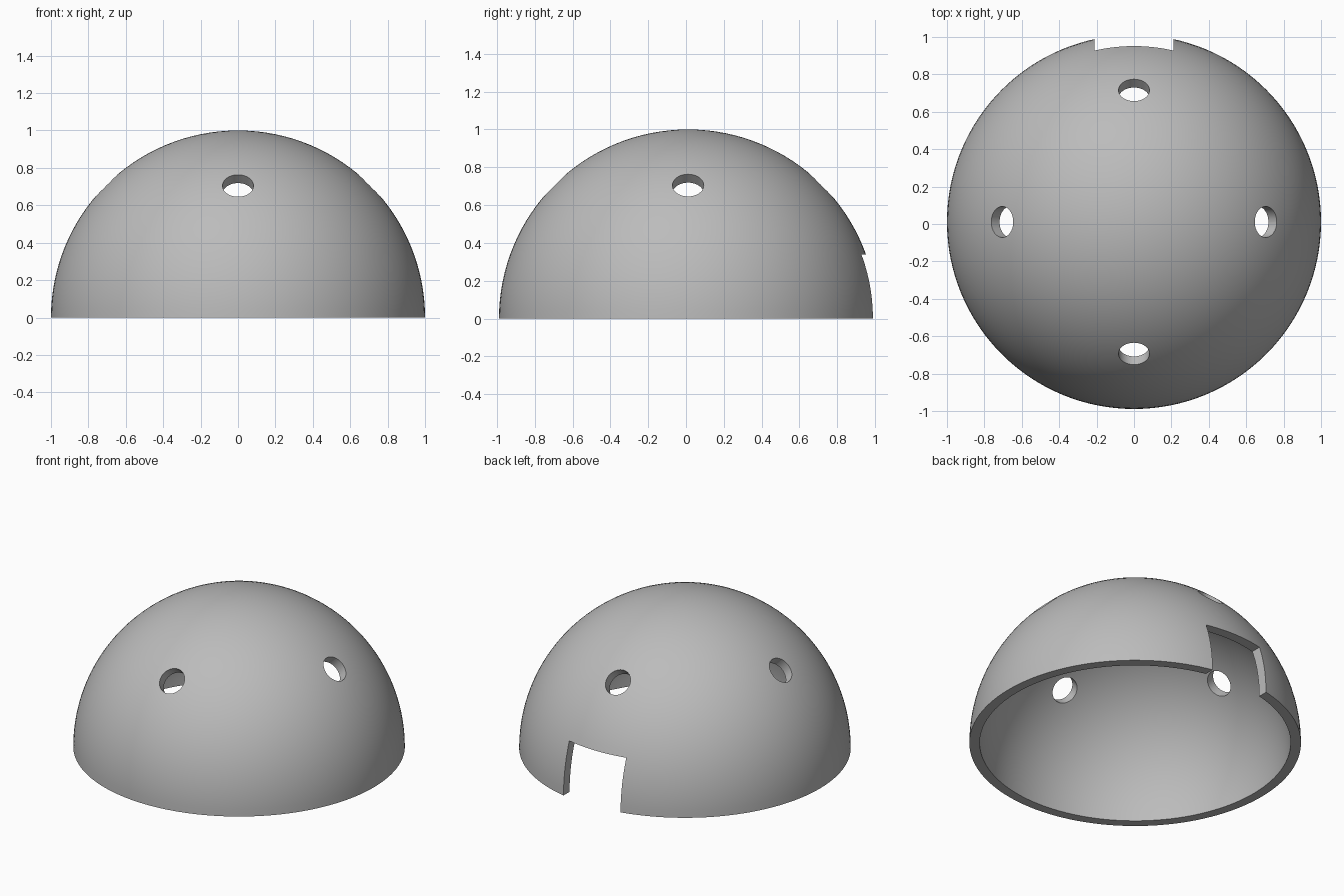
import bpy, bmesh, math
from mathutils import Vector, Matrix

OUTER, INNER = 1.0, 0.9375
CENTRE = Vector((0, 0.011, 0))
STEPS, SEGMENTS = 32, 128

cube = bpy.data.objects.get("Cube")
if cube:
    bpy.data.objects.remove(cube, do_unlink=True)

grey = bpy.data.materials.new("plain grey")
grey.use_nodes = True
colour = (0.5, 0.5, 0.5, 1)
grey.diffuse_color = colour
grey.node_tree.nodes["Principled BSDF"].inputs["Base Color"].default_value = colour


def add_object(name, bm):
    mesh = bpy.data.meshes.new(name)
    bmesh.ops.recalc_face_normals(bm, faces=bm.faces)
    bm.to_mesh(mesh)
    bm.free()
    mesh.materials.append(grey)
    obj = bpy.data.objects.new(name, mesh)
    obj.location = CENTRE
    bpy.context.collection.objects.link(obj)
    return obj


# Hollow dome: two quarter arcs joined at the rim, spun about z
bm = bmesh.new()
quarter = [i / STEPS * math.pi / 2 for i in range(STEPS + 1)]
points = [(OUTER * math.sin(a), 0, OUTER * math.cos(a)) for a in quarter]
points += [(INNER * math.sin(a), 0, INNER * math.cos(a)) for a in reversed(quarter)]
verts = [bm.verts.new(p) for p in points]
edges = [bm.edges.new(pair) for pair in zip(verts, verts[1:])]
bmesh.ops.spin(bm, geom=verts + edges, cent=(0, 0, 0), axis=(0, 0, 1),
               angle=math.tau, steps=SEGMENTS, use_merge=False)
bmesh.ops.remove_doubles(bm, verts=bm.verts, dist=0.0001)
bmesh.ops.dissolve_degenerate(bm, edges=bm.edges, dist=0.0001)
dome = add_object("dome_shell", bm)

# Doorway cutter at the back
bm = bmesh.new()
bmesh.ops.create_cube(bm, size=1, matrix=Matrix.Translation((0, 0.95, 0.07))
                      @ Matrix.Diagonal((0.42, 0.6, 0.54, 1)))
cutters = [add_object("doorway_cutter", bm)]

# Four round vents, each drilled radially at 45 degrees
for i, side in enumerate(("left", "back", "right", "front")):
    angle = i * math.pi / 2
    direction = Vector((math.cos(angle), math.sin(angle), 1)).normalized()
    turn = direction.to_track_quat("Z", "Y").to_matrix().to_4x4()
    bm = bmesh.new()
    bmesh.ops.create_cone(bm, cap_ends=True, segments=48, radius1=0.083, radius2=0.083,
                          depth=0.4, matrix=Matrix.Translation(direction) @ turn)
    cutters.append(add_object(side + "_vent_cutter", bm))

bpy.context.view_layer.objects.active = dome
dome.select_set(True)
for cutter in cutters:
    cut = dome.modifiers.new(cutter.name, "BOOLEAN")
    cut.operation = "DIFFERENCE"
    cut.solver = "EXACT"
    cut.object = cutter
    bpy.ops.object.modifier_apply(modifier=cut.name)
    bpy.data.objects.remove(cutter, do_unlink=True)

bpy.ops.object.shade_smooth_by_angle(angle=math.radians(30))
